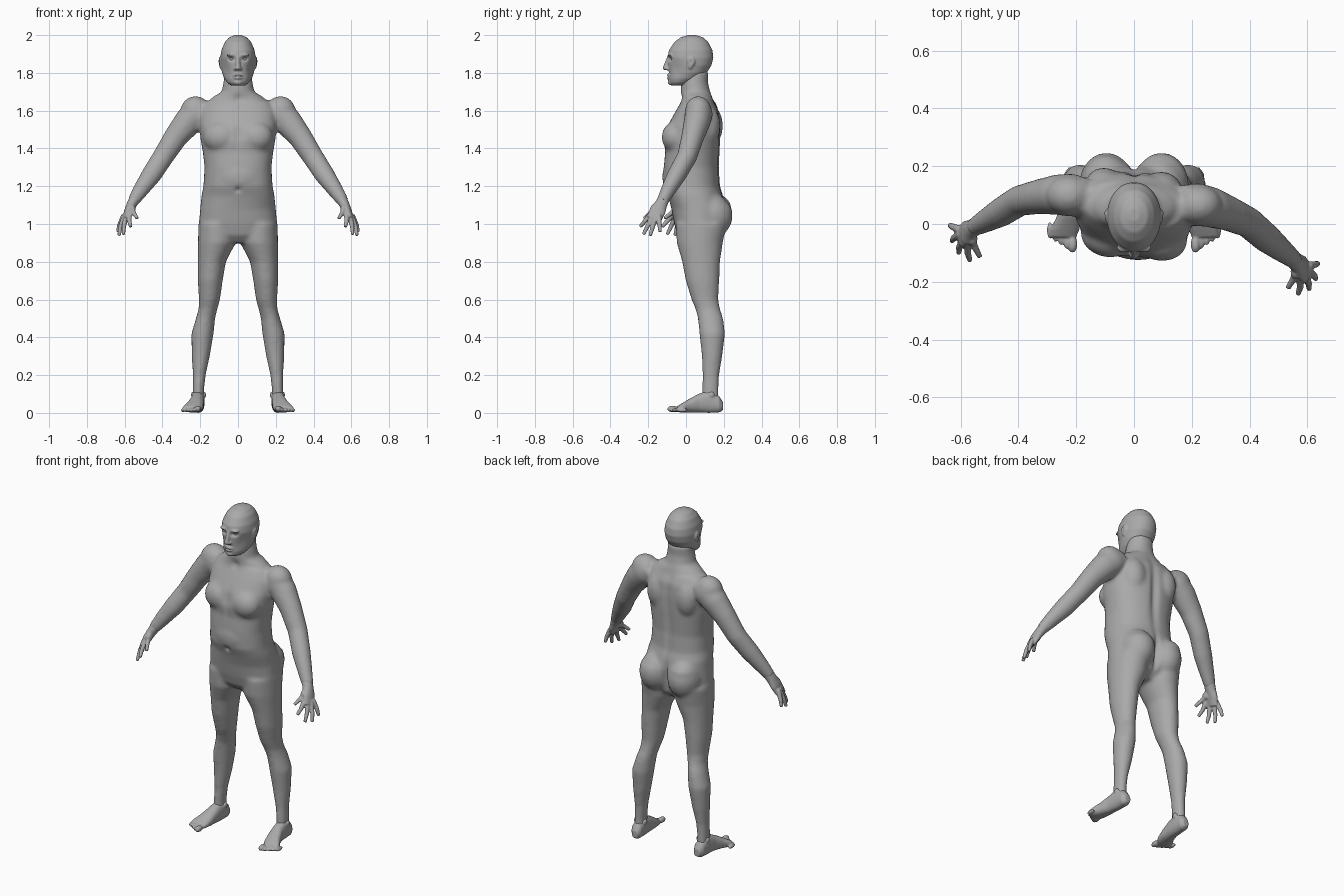
import bpy
import bmesh
import math
from mathutils import Vector, Matrix

X, Y, Z = Vector((1, 0, 0)), Vector((0, 1, 0)), Vector((0, 0, 1))

default_cube = bpy.data.objects.get("Cube")
if default_cube:
    bpy.data.objects.remove(default_cube, do_unlink=True)

skin = bpy.data.materials.new("plain grey skin")
skin.use_nodes = True
grey = (0.4, 0.4, 0.4, 1)
skin.diffuse_color = grey
shader = skin.node_tree.nodes["Principled BSDF"]
shader.inputs["Base Color"].default_value = grey
shader.inputs["Roughness"].default_value = 0.7


def tube(bm, points, reference, axis=None, power=2.0, sides=28):
    """Loft closed rings through (x, y, z, half width, half depth) points."""
    centres = [Vector(p[:3]) for p in points]
    rings = []
    for i, point in enumerate(points):
        before = centres[max(i - 1, 0)]
        after = centres[min(i + 1, len(centres) - 1)]
        tangent = axis or (after - before).normalized()
        u = (reference - tangent * reference.dot(tangent)).normalized()
        v = tangent.cross(u)
        ring = []
        for k in range(sides):
            angle = math.tau * k / sides
            c, s = math.cos(angle), math.sin(angle)
            a = math.copysign(abs(c) ** (2 / power), c) * point[3]
            b = math.copysign(abs(s) ** (2 / power), s) * point[4]
            ring.append(bm.verts.new(centres[i] + u * a + v * b))
        rings.append(ring)
    for low, high in zip(rings, rings[1:]):
        for k in range(sides):
            n = (k + 1) % sides
            bm.faces.new((low[k], low[n], high[n], high[k]))
    bm.faces.new(rings[0][::-1])
    bm.faces.new(rings[-1])


def blob(bm, centre, radii):
    """Add an ellipsoid of flesh."""
    matrix = Matrix.Translation(centre) @ Matrix.Diagonal((*radii, 1))
    bmesh.ops.create_uvsphere(bm, u_segments=24, v_segments=16, radius=1, matrix=matrix)


def pair(bm, centre, radii):
    """Add the same ellipsoid on both sides."""
    x, y, z = centre
    for side in (1, -1):
        blob(bm, (x * side, y, z), radii)


def arm_point(side, point):
    """The right arm is swung further back than the left."""
    x, y, *rest = point
    swing = 0 if side > 0 else 0.24 * x - 0.02
    return (x * side, y + swing, *rest)


def finish(name, bm, voxel, smoothing, dents=()):
    """Fuse the overlapping shapes into one skin, then press in the details."""
    bmesh.ops.recalc_face_normals(bm, faces=bm.faces)
    mesh = bpy.data.meshes.new(name)
    bm.to_mesh(mesh)
    bm.free()
    part = bpy.data.objects.new(name, mesh)
    bpy.context.collection.objects.link(part)
    fuse = part.modifiers.new("fuse", "REMESH")
    fuse.mode = "VOXEL"
    fuse.voxel_size = voxel
    soften = part.modifiers.new("soften", "SMOOTH")
    soften.factor = 0.5
    soften.iterations = smoothing
    bpy.context.view_layer.update()
    graph = bpy.context.evaluated_depsgraph_get()
    fused = bpy.data.meshes.new_from_object(part.evaluated_get(graph))
    part.modifiers.clear()
    part.data = fused
    for vert in fused.vertices:
        start = vert.co.copy()
        for centre, radii, push in dents:
            d = sum(((start[i] - centre[i]) / radii[i]) ** 2 for i in range(3))
            if d < 9:
                vert.co += Vector(push) * math.exp(-d)
    fused.materials.clear()
    fused.materials.append(skin)
    for face in fused.polygons:
        face.use_smooth = True
        face.material_index = 0
    return part


# Torso: height, depth centre, half width, half depth
body = bmesh.new()
torso = [
    (1.65, .062, .17, .085), (1.6, .06, .2, .112), (1.52, .042, .205, .138),
    (1.44, .032, .197, .148), (1.38, .034, .186, .143), (1.3, .028, .177, .145),
    (1.2, .032, .183, .147), (1.15, .05, .193, .145), (1.08, .065, .2, .142),
    (1, .068, .207, .13), (.94, .065, .18, .11), (.9, .06, .09, .07)]
tube(body, [(0, y, z, w, d) for z, y, w, d in torso], X, Z, 2.3, 48)
# Chest, belly and buttocks
pair(body, (.09, -.045, 1.46), (.095, .077, .085))
blob(body, (0, -.035, 1.25), (.14, .09, .12))
pair(body, (.095, .135, 1.045), (.095, .112, .12))
# Shoulder blades
pair(body, (.1, .12, 1.52), (.07, .068, .11))
# The upper body turns a little
for vert in body.verts:
    if vert.co.z > 1.1:
        vert.co.y -= 0.07 * vert.co.x
# Neck and its slope to the shoulders
neck = [(1.81, .055, .07, .065), (1.75, .045, .077, .072), (1.7, .05, .087, .079),
        (1.675, .058, .13, .082), (1.63, .062, .18, .09)]
tube(body, [(0, y, z, w, d) for z, y, w, d in neck], X, Z)

# Arms and legs
arm = [(.16, .075, 1.61, .06, .06), (.215, .068, 1.585, .075, .08),
       (.265, .058, 1.54, .07, .076), (.33, .035, 1.46, .06, .063),
       (.397, .005, 1.355, .053, .056), (.46, -.05, 1.258, .05, .053),
       (.51, -.09, 1.187, .041, .043), (.557, -.127, 1.117, .031, .032)]
leg = [(.11, .08, 1, .1, .135), (.112, .073, .9, .1, .122), (.138, .08, .8, .074, .1),
       (.147, .087, .7, .066, .089), (.151, .1, .6, .056, .071),
       (.159, .115, .55, .05, .065), (.172, .13, .5, .051, .067),
       (.188, .139, .42, .059, .068), (.197, .138, .3, .048, .054),
       (.205, .132, .2, .034, .044), (.21, .13, .12, .03, .043), (.21, .13, .05, .03, .045)]
for side in (1, -1):
    tube(body, [arm_point(side, p) for p in arm], Y)
    blob(body, arm_point(side, (.225, .065, 1.597)), (.08, .07, .08))
    tube(body, [(p[0] * side, *p[1:]) for p in leg], X, Z)
pair(body, (.157, .083, .565), (.035, .035, .05))
finish("body", body, .011, 6, [
    ((0, .19, 1.42), (.022, .08, .2), (0, -.016, 0)),      # spine
    ((0, .22, 1.03), (.014, .08, .09), (0, -.03, 0)),      # cleft
    ((0, -.12, 1.47), (.016, .06, .07), (0, .01, 0)),      # breastbone
    ((0, -.125, 1.18), (.012, .04, .014), (0, .018, 0)),   # navel
    ((0, -.04, 1.66), (.02, .04, .02), (0, .01, 0))])      # throat notch

# Head: skull, jaw and chin
head = bmesh.new()
skull = [
    (2, .032, .018, .022), (1.988, .031, .048, .06), (1.963, .028, .07, .09),
    (1.92, .025, .088, .115), (1.88, .023, .094, .122), (1.84, .02, .092, .115),
    (1.8, .01, .085, .1), (1.77, -.007, .074, .084), (1.748, -.026, .058, .062),
    (1.732, -.038, .035, .038)]
tube(head, [(0, y, z, w, d) for z, y, w, d in skull], X, Z, 2.1, 40)
# Nose
tube(head, [(0, -.09, 1.885, .009, .012), (0, -.103, 1.85, .011, .012),
            (0, -.112, 1.826, .014, .012)], X, Z)
blob(head, (0, -.11, 1.825), (.013, .014, .011))
pair(head, (.013, -.1, 1.822), (.009, .013, .009))
# Brows, lips and chin
pair(head, (.033, -.083, 1.895), (.03, .016, .008))
for z, width in ((1.787, .027), (1.774, .023)):
    blob(head, (0, -.09, z), (width, .014, .007))
blob(head, (0, -.077, 1.75), (.026, .02, .016))
# Ears
pair(head, (.094, .028, 1.86), (.011, .021, .026))
pair(head, (.091, .022, 1.838), (.009, .013, .018))
dents = [((0, -.105, 1.7805), (.024, .02, .004), (0, .007, 0))]
for side in (1, -1):
    dents += [
        ((.034 * side, -.09, 1.874), (.019, .03, .011), (0, .016, 0)),
        ((.085 * side, -.07, 1.82), (.035, .05, .05), (-.012 * side, 0, 0)),
        ((.106 * side, .024, 1.858), (.012, .009, .015), (-.008 * side, 0, 0))]
finish("head", head, .005, 5, dents)
# Eyes
eyes = bmesh.new()
pair(eyes, (.034, -.065, 1.874), (.015, .015, .012))
finish("eyes", eyes, .003, 2)

# Hands: knuckle and tip of each finger
fingers = [((.575, -.193, 1.045), (.568, -.243, .985)),
           ((.594, -.183, 1.03), (.607, -.226, .944)),
           ((.608, -.165, 1.025), (.63, -.19, .938)),
           ((.612, -.143, 1.03), (.637, -.137, .958)),
           ((.562, -.16, 1.085), (.533, -.222, 1.03))]
palm = [(.545, -.117, 1.135, .031, .03), (.562, -.132, 1.105, .033, .027),
        (.58, -.15, 1.07, .043, .022), (.598, -.17, 1.025, .04, .015)]
for side, label in ((1, "left"), (-1, "right")):
    hand = bmesh.new()
    tube(hand, [arm_point(side, p) for p in palm], Y)
    for base, tip in fingers:
        base, tip = Vector(base), Vector(tip)
        middle = base.lerp(tip, .5) + X * .004
        path = [(*base.lerp(middle, -.5), .013, .013), (*base, .0135, .0135),
                (*middle, .012, .012), (*tip, .009, .009)]
        tube(hand, [arm_point(side, p) for p in path], Y, sides=12)
    blob(hand, arm_point(side, (.56, -.165, 1.08)), (.018, .025, .025))
    finish(label + "_hand", hand, .0045, 2)

    # Foot with five toes
    foot = bmesh.new()
    sole = [(.208, .196, .035, .018, .022), (.21, .175, .046, .032, .044),
            (.212, .12, .06, .035, .06), (.216, .07, .052, .037, .05),
            (.226, .02, .039, .044, .037), (.24, -.02, .027, .051, .025),
            (.247, -.045, .02, .047, .016)]
    tube(foot, [(p[0] * side, *p[1:]) for p in sole], X, Y, 2.3)
    for i in range(5):
        size = .017 if i == 0 else .0125 - .0005 * i
        blob(foot, ((.213 + .0195 * i) * side, -.07 + .012 * i, size + .004),
             (size, .03, size))
    # Ankle bones
    for x in (.18, .238):
        blob(foot, (x * side, .135, .095), (.011, .017, .018))
    finish(label + "_foot", foot, .005, 3)
